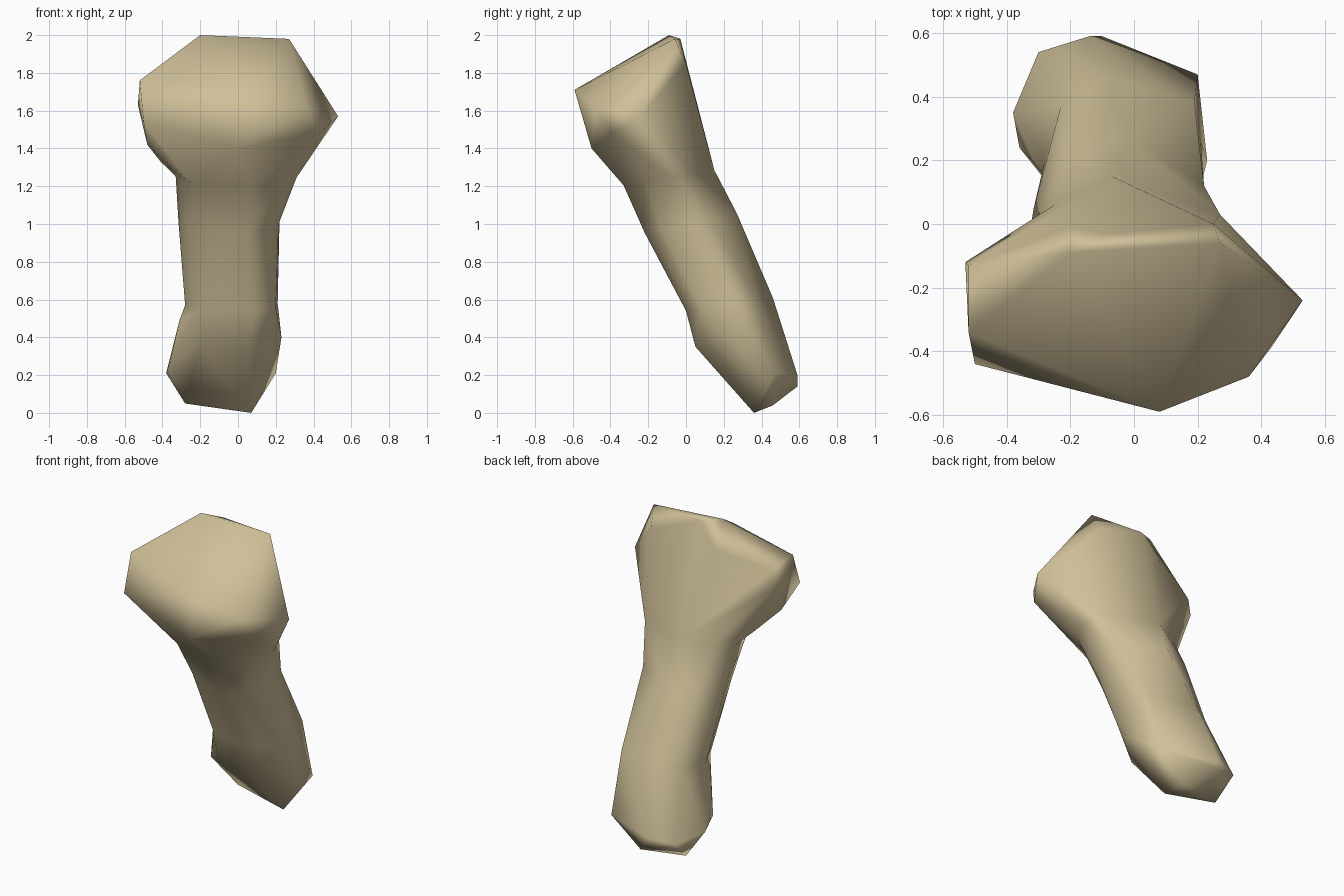
import bpy, bmesh

if "Cube" in bpy.data.objects:
    bpy.data.objects.remove(bpy.data.objects["Cube"])


def ring(points, z0, slope):
    """Tilted cross-section: z follows y on a sloping plane."""
    return [(x, y, z0 + slope * y) for x, y in points]


# cross-sections shared by neighbouring sections of the bone
neck = ring([(0.07, -0.33), (0.24, -0.22), (0.31, -0.08), (0.27, 0.03),
             (-0.07, 0.15), (-0.25, 0.06), (-0.33, -0.04), (-0.25, -0.26)], 1.26, 0.17)
waist = ring([(0.05, -0.22), (0.17, -0.13), (0.215, 0.0), (0.22, 0.12),
              (-0.02, 0.27), (-0.22, 0.20), (-0.315, 0.05), (-0.24, -0.12)], 1.0, 0.2)
ankle = ring([(0.08, 0.0), (0.20, 0.08), (0.21, 0.26), (0.19, 0.38),
              (-0.08, 0.46), (-0.23, 0.37), (-0.28, 0.20), (-0.20, 0.04)], 0.54, 0.15)

# corners of the big upper knob
head = [(-0.20, -0.09, 2.0), (0.27, -0.06, 1.98), (0.53, -0.24, 1.57),
        (-0.08, -0.03, 1.98), (0.25, 0.0, 1.85), (-0.20, -0.01, 1.83),
        (-0.52, -0.34, 1.76), (-0.52, -0.13, 1.74), (-0.53, -0.12, 1.63),
        (-0.50, -0.44, 1.54), (0.08, -0.59, 1.71), (0.36, -0.48, 1.62),
        (0.43, -0.39, 1.48), (-0.48, -0.28, 1.42), (0.0, -0.50, 1.40),
        (0.36, -0.07, 1.42), (-0.41, -0.10, 1.33)]

# corners of the small lower knob
foot = [(0.07, 0.36, 0.0), (-0.28, 0.40, 0.05), (-0.38, 0.35, 0.21),
        (-0.30, 0.54, 0.18), (-0.14, 0.59, 0.20), (-0.10, 0.59, 0.14),
        (0.20, 0.47, 0.21), (0.23, 0.20, 0.40), (0.06, 0.05, 0.35),
        (-0.31, 0.19, 0.49), (-0.36, 0.24, 0.27), (-0.20, 0.08, 0.36),
        (0.0, 0.46, 0.04)]

bm = bmesh.new()


def add_hull(points, open_rings):
    """Wrap the points in a hull and leave it open at the shared rings."""
    verts = [bm.verts.new(p) for p in points]
    lookup = {v: p for v, p in zip(verts, points)}
    bmesh.ops.convex_hull(bm, input=verts)
    faces = {f for v in verts for f in v.link_faces}
    inner = [f for f in faces
             if any(all(lookup[v] in r for v in f.verts) for r in open_rings)]
    bmesh.ops.delete(bm, geom=inner, context='FACES_ONLY')


add_hull(head + neck, [neck])
add_hull(neck + waist, [neck, waist])
add_hull(waist + ankle, [waist, ankle])
add_hull(ankle + foot, [ankle])

# weld the sections into one smooth skin
bmesh.ops.remove_doubles(bm, verts=bm.verts[:], dist=0.0005)
bmesh.ops.delete(bm, geom=[e for e in bm.edges if not e.link_faces], context='EDGES')
bmesh.ops.delete(bm, geom=[v for v in bm.verts if not v.link_faces], context='VERTS')
bmesh.ops.holes_fill(bm, edges=bm.edges[:], sides=0)
bmesh.ops.recalc_face_normals(bm, faces=bm.faces[:])
for f in bm.faces:
    f.smooth = True

mesh = bpy.data.meshes.new("bone")
bm.to_mesh(mesh)
bm.free()
bone = bpy.data.objects.new("bone", mesh)
bpy.context.collection.objects.link(bone)

# large faces keep their flat look
weighted = bone.modifiers.new("weighted normals", 'WEIGHTED_NORMAL')
weighted.weight = 50

mat = bpy.data.materials.new("tan bone")
mat.diffuse_color = (0.63, 0.53, 0.32, 1.0)
mat.use_nodes = True
mat.node_tree.nodes["Principled BSDF"].inputs["Base Color"].default_value = mat.diffuse_color
mesh.materials.append(mat)
